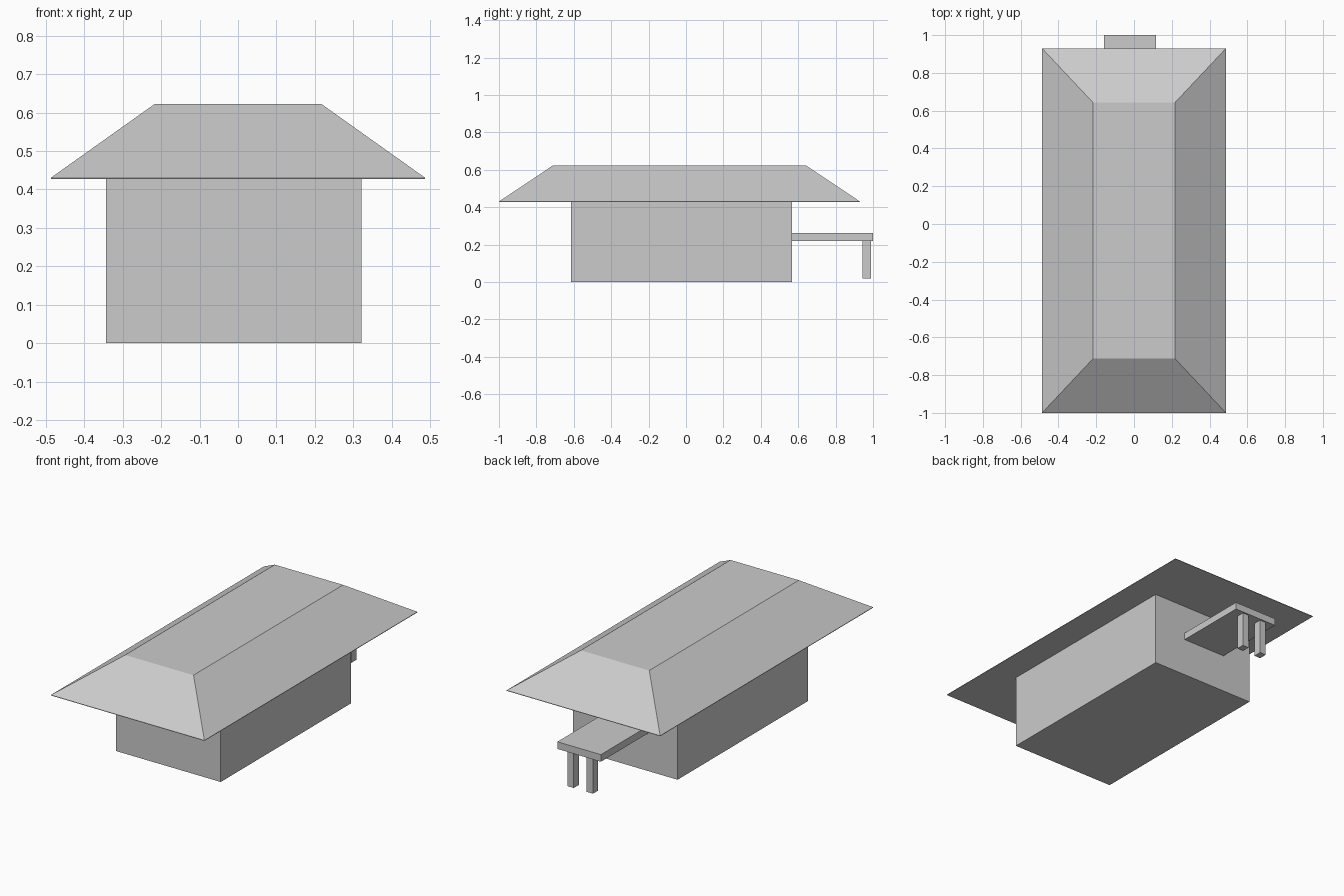
import bpy, bmesh

if "Cube" in bpy.data.objects:
    bpy.data.objects.remove(bpy.data.objects["Cube"])


def block(name, lo, hi, top=None):
    """Box from corner lo to corner hi; top=(x0, y0, x1, y1, z) adds a tapered cap."""
    rings = [(lo[0], lo[1], hi[0], hi[1], lo[2]), (lo[0], lo[1], hi[0], hi[1], hi[2])]
    if top:
        rings.append(top)
    bm = bmesh.new()
    loops = [[bm.verts.new(p) for p in ((x0, y0, z), (x1, y0, z), (x1, y1, z), (x0, y1, z))]
             for x0, y0, x1, y1, z in rings]
    bm.faces.new(loops[0][::-1])
    bm.faces.new(loops[-1])
    for a, b in zip(loops, loops[1:]):
        for i in range(4):
            j = (i + 1) % 4
            bm.faces.new((a[i], a[j], b[j], b[i]))
    mesh = bpy.data.meshes.new(name)
    bm.to_mesh(mesh)
    bm.free()
    obj = bpy.data.objects.new(name, mesh)
    bpy.context.collection.objects.link(obj)
    return obj


# House body
block("walls", (-0.343, -0.615, 0), (0.321, 0.566, 0.428))

# Wide hipped roof with a thin eave lip and flat top
block("roof", (-0.487, -1.0, 0.427), (0.487, 0.93, 0.43),
      top=(-0.217, -0.713, 0.217, 0.643, 0.622))

# Rear porch slab on two posts
block("porch_slab", (-0.16, 0.566, 0.22), (0.116, 1.0, 0.261))
for side, x in (("left", -0.083), ("right", 0.039)):
    block(f"porch_post_{side}", (x - 0.02, 0.943, 0.018), (x + 0.02, 0.99, 0.22))
